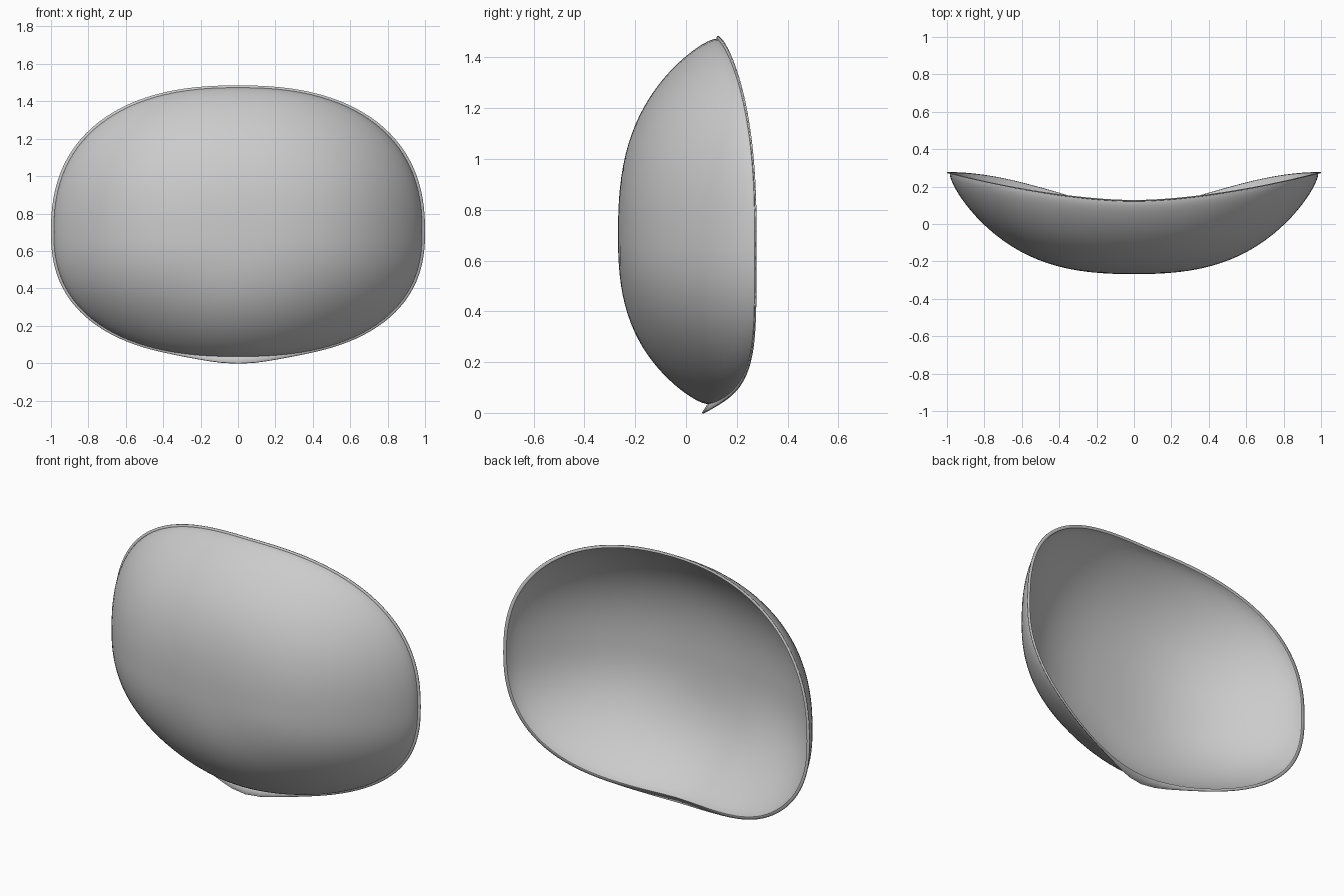
import bpy, bmesh, math

if "Cube" in bpy.data.objects:
    bpy.data.objects.remove(bpy.data.objects["Cube"])

SEGS, RINGS = 112, 26
CZ = 0.70                    # height of the widest line


def outline(a):
    """Unit outline of the shell (superellipse, taller above than below)."""
    c, s = math.cos(a), math.sin(a)
    n = 2.38
    x = math.copysign(abs(c) ** (2 / n), c)
    z = math.copysign(abs(s) ** (2 / n), s) * (0.785 if s > 0 else 0.675)
    return x, z


def rim_y(x, z):
    """Depth of the rim: furthest back at the sides, forward at top and bottom."""
    ax = min(abs(x), 1.0)
    if z > 0:
        return 0.12 + 0.15 * ax ** 1.7
    return 0.085 + 0.185 * math.sin(ax * math.pi / 2) ** 1.7


def dome(r):
    return 0.6 * r ** 3 + 0.4 * (1 - math.sqrt(max(0, 1 - r * r)))


bm = bmesh.new()
centre = bm.verts.new((0, -0.268, CZ))
rings = []
# domed face
for i in range(1, RINGS + 1):
    r = math.sin(i / RINGS * math.pi / 2)
    ring = []
    for k in range(SEGS):
        x, z = outline(2 * math.pi * k / SEGS)
        y = -0.268 + (rim_y(x, z) + 0.268) * dome(r)
        ring.append(bm.verts.new((x * r * 0.985, y, CZ + z * r * 0.985)))
    rings.append(ring)
# thin lip flared outward, dipping at the bottom centre
lip = []
for k in range(SEGS):
    x, z = outline(2 * math.pi * k / SEGS)
    dip = math.exp(-(x / 0.22) ** 2) if z < 0 else 0
    lip.append(bm.verts.new((x, rim_y(x, z) + 0.002 - 0.025 * dip,
                             CZ + z - 0.025 * dip)))
rings.append(lip)

for k in range(SEGS):
    j = (k + 1) % SEGS
    bm.faces.new((centre, rings[0][k], rings[0][j]))
    for a, b in zip(rings, rings[1:]):
        bm.faces.new((a[k], b[k], b[j], a[j]))
bmesh.ops.recalc_face_normals(bm, faces=bm.faces)
if centre.link_faces[0].normal.y > 0:
    bmesh.ops.reverse_faces(bm, faces=bm.faces)

mesh = bpy.data.meshes.new("curved_shell")
bm.to_mesh(mesh)
bm.free()
shell = bpy.data.objects.new("curved_shell", mesh)
bpy.context.collection.objects.link(shell)

# paper-thin wall towards the hollow back
wall = shell.modifiers.new("wall", 'SOLIDIFY')
wall.thickness = 0.006
wall.offset = -1

bpy.context.view_layer.objects.active = shell
shell.select_set(True)
bpy.ops.object.shade_smooth_by_angle(angle=math.radians(50))
